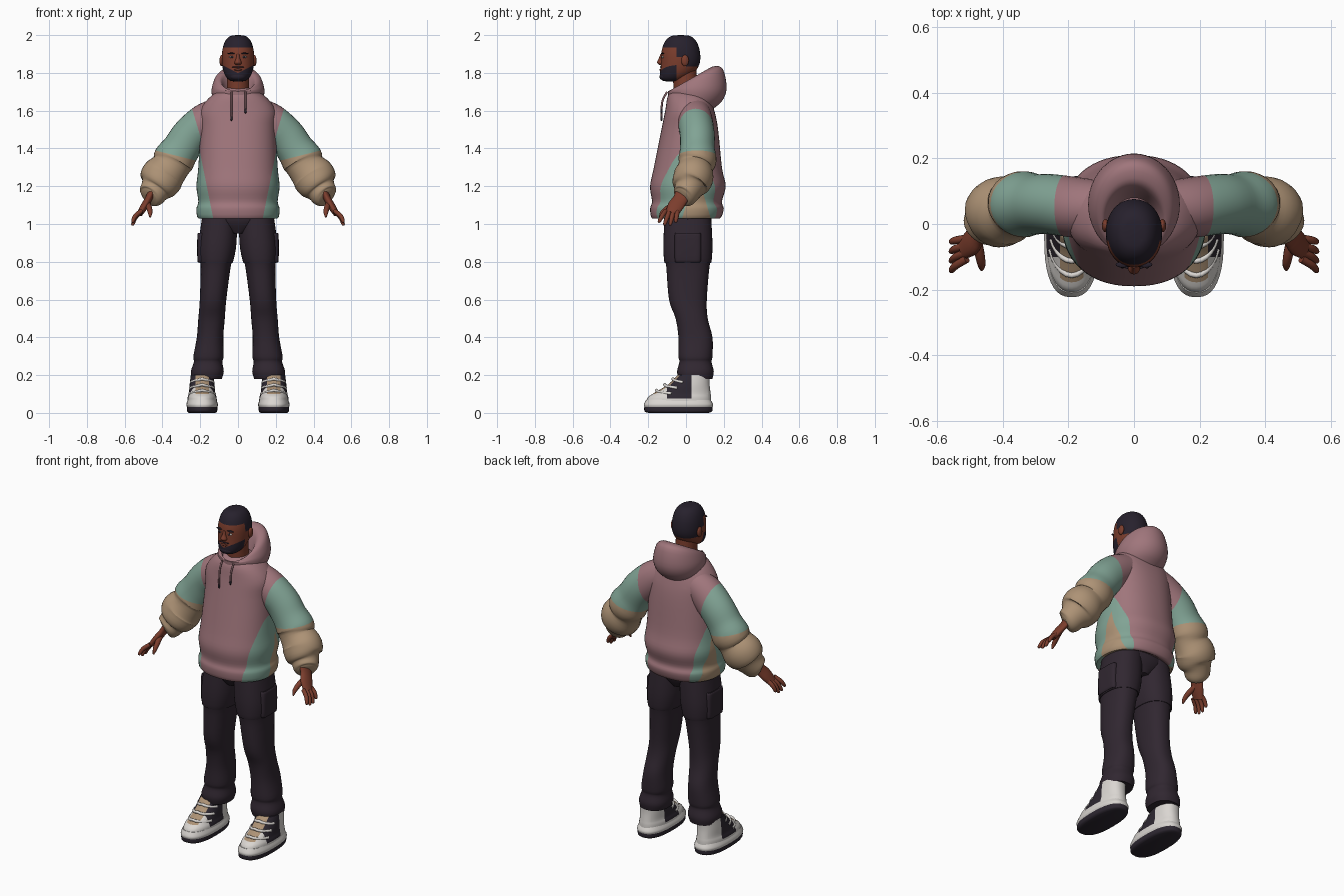
import bpy, bmesh, math
from mathutils import Vector, Matrix

cube = bpy.data.objects.get("Cube")
if cube:
    bpy.data.objects.remove(cube, do_unlink=True)


def material(name, red, green, blue):
    mat = bpy.data.materials.new(name)
    mat.use_nodes = True
    mat.diffuse_color = (red, green, blue, 1)
    shader = mat.node_tree.nodes["Principled BSDF"]
    shader.inputs["Base Color"].default_value = mat.diffuse_color
    shader.inputs["Roughness"].default_value = 0.8
    return mat


SKIN = material("brown skin", .2, .047, .026)
LIP = material("lip brown", .12, .03, .02)
HAIR = material("black hair", .02, .015, .026)
EYE = material("eye white", .6, .55, .5)
PINK = material("dusty pink cloth", .35, .18, .2)
GREEN = material("sage green cloth", .22, .37, .3)
TAN = material("tan cloth", .42, .29, .18)
PANTS = material("dark plum cloth", .03, .02, .03)
WHITE = material("shoe white", .7, .67, .64)
SOLE = material("dark rubber", .026, .02, .03)


def beyond(point, plane):
    """True where the point lies on the positive side of a plane (nx, ny, nz, d)."""
    return point.dot(Vector(plane[:3])) > plane[3]


def finish(name, bm, mats, pick=None, cuts=(), pair=False):
    """Cut along colour seams, colour by rule, smooth, and mirror if paired."""
    for plane in cuts:
        normal = Vector(plane[:3])
        geom = bm.verts[:] + bm.edges[:] + bm.faces[:]
        bmesh.ops.bisect_plane(bm, geom=geom, dist=1e-5, plane_no=normal,
                               plane_co=normal * plane[3] / normal.length_squared)
    bmesh.ops.recalc_face_normals(bm, faces=bm.faces[:])
    for face in bm.faces:
        face.smooth = True
        if pick:
            face.material_index = mats.index(pick(face.calc_center_median()))
    for edge in bm.edges:
        edge.smooth = len(edge.link_faces) == 2 and edge.calc_face_angle() < 0.9
    mesh = bpy.data.meshes.new(name)
    bm.to_mesh(mesh)
    bm.free()
    for mat in mats:
        mesh.materials.append(mat)
    parts = {name: mesh}
    if pair:
        mirrored = mesh.copy()
        mirrored.transform(Matrix.Diagonal((-1, 1, 1, 1)))
        mirrored.flip_normals()
        parts = {"left_" + name: mesh, "right_" + name: mirrored}
    for part_name, part_mesh in parts.items():
        part = bpy.data.objects.new(part_name, part_mesh)
        bpy.context.collection.objects.link(part)


def spline(stations, steps):
    """Smooth curve passing through every station."""
    ends = [stations[0], *stations, stations[-1]]
    curve = []
    for i in range(len(stations) - 1):
        for k in range(steps):
            t = k / steps
            curve.append([b + t * ((c - a) + t * (2 * a - 5 * b + 4 * c - d
                          + t * (3 * b - a - 3 * c + d))) / 2
                          for a, b, c, d in zip(*ends[i:i + 4])])
    return curve + [list(stations[-1])]


def loft(name, stations, mats, level, sides, power=2, steps=4, **options):
    """Skin elliptical rings; level rings stay horizontal, others follow the path."""
    curve = spline(stations, steps)
    bm = bmesh.new()
    rings = []
    for i, (x, y, z, rx, ry, tilt) in enumerate(curve):
        across, along = Vector((1, 0, 0)), Vector((0, 1, 0))
        if not level:
            before, after = curve[max(i - 1, 0)], curve[min(i + 1, len(curve) - 1)]
            tangent = (Vector(after[:3]) - Vector(before[:3])).normalized()
            along = (along - tangent * tangent.y).normalized()
            across = along.cross(tangent)
        ring = []
        for k in range(sides):
            angle = math.tau * k / sides
            cos, sin = math.cos(angle), math.sin(angle)
            px = math.copysign(abs(cos) ** (2 / power), cos) * max(rx, .001)
            py = math.copysign(abs(sin) ** (2 / power), sin) * max(ry, .001)
            point = Vector((x, y, z + tilt * sin)) + across * px + along * py
            ring.append(bm.verts.new(point))
        rings.append(ring)
    for low, high in zip(rings, rings[1:]):
        for k in range(sides):
            bm.faces.new((low[k - 1], low[k], high[k], high[k - 1]))
    bm.faces.new(rings[0])
    bm.faces.new(rings[-1])
    finish(name, bm, mats, **options)


def column(name, rows, mats, x=0, slope=0, sides=40, **options):
    """Level rings from rows of (z, y, half width, half depth, tilt)."""
    stations = [(x + slope * z, y, z, rx, ry, sum(tilt)) for z, y, rx, ry, *tilt in rows]
    loft(name, stations, mats, True, sides, **options)


def tube(name, points, mats, ratio=1, sides=12, **options):
    """Rings across a path of (x, y, z, radius); ratio widens them in y."""
    stations = [(x, y, z, r, r * ratio, 0) for x, y, z, r in points]
    loft(name, stations, mats, False, sides, **options)


def blob(name, centre, radii, mat, pair=False):
    bm = bmesh.new()
    bmesh.ops.create_uvsphere(bm, u_segments=20, v_segments=12, radius=1)
    place = Matrix.Translation(centre) @ Matrix.Diagonal((*radii, 1))
    bmesh.ops.transform(bm, matrix=place, verts=bm.verts[:])
    finish(name, bm, [mat], pair=pair)


# Hoodie body: pink centre, green side panels, tan gussets at the hips
body_seams = [(side, 0, -.2, -.075) for side in (1, -1)]
gusset_front, gusset_back = (0, 1, -.3, -.33), (0, -1, -.3, -.44)


def body_colour(c):
    if not any(beyond(c, seam) for seam in body_seams):
        return PINK
    return TAN if beyond(c, gusset_front) and beyond(c, gusset_back) else GREEN


body = [(1.05, .16, .14, .14), (1.03, .21, .18, .18), (1.08, .22, .19, .2),
        (1.12, .21, .18, .19), (1.2, .22, .19, .21), (1.3, .21, .17, .19),
        (1.5, .2, .13, .17), (1.6, .2, .11, .15), (1.68, .14, .095, .12), (1.72, .06, .06, .07)]
column("hoodie_body", [(z, (back - front) / 2, width, (front + back) / 2)
                       for z, width, front, back in body],
       [PINK, GREEN, TAN], sides=56, power=2.25, pick=body_colour,
       cuts=[*body_seams, gusset_front, gusset_back])

# Sleeves: pink shoulder, green upper arm, puffy tan forearm and cuff
shoulder_seam, elbow_seam = (1, 0, -.3, -.24), (-.25, 0, 1, 1.28)


def sleeve_colour(c):
    if not beyond(c, shoulder_seam):
        return PINK
    return GREEN if beyond(c, elbow_seam) else TAN


tube("sleeve", [(.1, .05, 1.58, .09), (.17, .05, 1.54, .1), (.25, .06, 1.47, .1),
                (.3, .06, 1.4, .1), (.34, .06, 1.34, .11), (.36, .05, 1.3, .1),
                (.4, .04, 1.25, .115), (.42, .02, 1.21, .105), (.44, .01, 1.18, .08),
                (.46, -.01, 1.15, .07), (.47, -.02, 1.14, .05)],
     [PINK, GREEN, TAN], ratio=.92, sides=32, pick=sleeve_colour, pair=True,
     cuts=[shoulder_seam, elbow_seam])

# Hood lying on the shoulders, and its drawstrings
column("hood", [(1.67, 0, .06, .07, .01), (1.75, .01, .085, .1, .055), (1.77, .03, .105, .12, .065),
                (1.76, .05, .125, .145, .06), (1.71, .06, .14, .155, .01),
                (1.65, .05, .13, .14), (1.6, .03, .1, .1)], [PINK], sides=48)
for side, x, low in (("right", -.035, 1.56), ("left", .04, 1.6)):
    tube(side + "_drawstring", [(x, -.1, 1.7, .005), (x, -.125, 1.65, .005),
                                (x, -.13, low, .005)], [PINK])
    blob(side + "_drawstring_tip", (x, -.13, low), (.006, .006, .016), SOLE)

# Trousers: hips, and legs with a thigh hem and gathered ankles
column("trouser_hips", [(1.1, .01, .18, .12), (1.02, .01, .19, .125), (.95, .01, .06, .09)], [PANTS])
column("trouser_leg", [(1.08, .01, .09, .12), (.9, .01, .1, .13), (.8, .01, .09, .125),
                       (.78, .01, .08, .115), (.6, .01, .07, .1), (.5, .03, .07, .085),
                       (.4, .05, .07, .09), (.3, .05, .08, .09), (.27, .05, .075, .085),
                       (.22, .05, .087, .097), (.18, .05, .08, .09)],
       [PANTS], x=.18, slope=-.08, power=2.3, pair=True)
column("side_pocket", [(z, .01, .04 - inset, .07 - inset) for z, inset in
                       ((.95, .01), (.94, 0), (.81, 0), (.8, .01))],
       [PANTS], x=.175, power=5, pair=True)

# Shoes: chunky sole, white midsole, panelled upper and straps
shoe_x = .19
tongue_sides = [(side, 0, 0, side * shoe_x + .036) for side in (1, -1)]
tongue_base, panel_base = (0, 0, 1, .1), (0, 0, 1, .075)
panel_front, panel_back = (0, 1, 0, -.1), (0, 1, 0, .03)


def shoe_colour(c):
    if beyond(c, panel_back):
        return WHITE
    if beyond(c, tongue_base) and not any(beyond(c, edge) for edge in tongue_sides):
        return TAN
    return SOLE if beyond(c, panel_base) and beyond(c, panel_front) else WHITE


column("shoe_sole", [(0, -.04, .07, .16), (.01, -.04, .08, .18), (.04, -.04, .08, .18)],
       [SOLE], x=shoe_x, power=2.5, pair=True)
column("shoe_midsole", [(.03, -.04, .08, .18), (.045, -.04, .084, .183), (.07, -.04, .075, .17)],
       [WHITE], x=shoe_x, power=2.5, pair=True)
column("shoe_upper", [(.04, -.04, .078, .174), (.08, -.035, .077, .168), (.105, -.02, .07, .15),
                      (.15, .015, .066, .11), (.2, .04, .06, .085)],
       [WHITE, SOLE, TAN], x=shoe_x, power=2.3, pick=shoe_colour, pair=True,
       cuts=[*tongue_sides, tongue_base, panel_base, panel_front, panel_back])
for i, strap in enumerate(("lower", "middle", "upper")):
    arc = []
    for step in range(-5, 6):
        sin, cos = math.sin(step / 4.5), math.cos(step / 4.5)
        arc.append((shoe_x + (.073 - .004 * i) * sin, (.02 * i - .012) - (.145 - .024 * i) * cos,
                    .12 + .03 * i - .02 * abs(sin), .008))
    tube(strap + "_shoe_strap", arc, [WHITE], steps=1, pair=True)

# Hands
tube("palm", [(.455, -.01, 1.17, .022), (.475, -.03, 1.13, .019), (.495, -.055, 1.095, .02),
              (.52, -.075, 1.055, .016)], [SKIN], ratio=2.1, sides=20, pair=True)
for i, finger in enumerate(("index", "middle", "ring", "little")):
    base = Vector((.51, -.107 + .021 * i, 1.07))
    tip = Vector((.56, -.145 + .03 * i, .99 + .008 * (i - 1.5) ** 2))
    knuckle = base.lerp(tip, .5) + Vector((.008, 0, .004))
    tube(finger + "_finger", [(*base, .012), (*knuckle, .012), (*knuckle.lerp(tip, .8), .009),
                              (*tip, .003)], [SKIN], pair=True)
tube("thumb", [(.48, -.05, 1.11, .016), (.47, -.095, 1.085, .015), (.465, -.125, 1.06, .012),
               (.465, -.14, 1.035, .004)], [SKIN], pair=True)

# Head: hairline and beard are seams cut into the surface
brow_line, temple_line, nape_line = [(0, 0, 1, z) for z in (1.935, 1.885, 1.835)]
temple_edge, ear_edge = (0, 1, 0, -.05), (0, 1, 0, 0)
beard_lines = [(side * .5, 0, -1, -1.8) for side in (1, -1)]


def head_colour(c):
    hair = (beyond(c, brow_line) or beyond(c, temple_line) and beyond(c, temple_edge)
            or beyond(c, nape_line) and beyond(c, ear_edge))
    beard = any(beyond(c, line) for line in beard_lines) and not beyond(c, temple_edge)
    return HAIR if hair or beard else SKIN


skull = []
for step in range(17):
    height = -math.cos(math.pi * step / 16)
    girth = max(1 - height * height, 0) ** .3
    chin = max(-height, 0) ** 2
    skull.append((1.877 + .123 * height, -.028 - .05 * chin, .086 * girth, .104 * girth))
column("head", skull, [SKIN, HAIR], steps=2, power=2.1, pick=head_colour,
       cuts=[brow_line, temple_line, nape_line, temple_edge, ear_edge, *beard_lines])
column("neck", [(1.62, .015, .068, .07), (1.7, 0, .06, .064), (1.84, -.01, .058, .064)], [SKIN])
column("nose", [(1.9, -.125, .007, .01), (1.875, -.13, .011, .015), (1.855, -.133, .019, .021),
                (1.843, -.13, .014, .012)], [SKIN], sides=16)
blob("ear", (.087, -.005, 1.865), (.011, .02, .03), SKIN, pair=True)
blob("eye", (.033, -.123, 1.884), (.014, .007, .006), EYE, pair=True)
blob("iris", (.033, -.128, 1.884), (.006, .004, .006), HAIR, pair=True)
blob("eyebrow", (.035, -.124, 1.903), (.021, .009, .004), HAIR, pair=True)
blob("moustache", (0, -.13, 1.831), (.032, .009, .004), HAIR)
blob("lips", (0, -.131, 1.816), (.021, .01, .007), LIP)
blob("chin_beard", (0, -.113, 1.78), (.042, .027, .022), HAIR)
